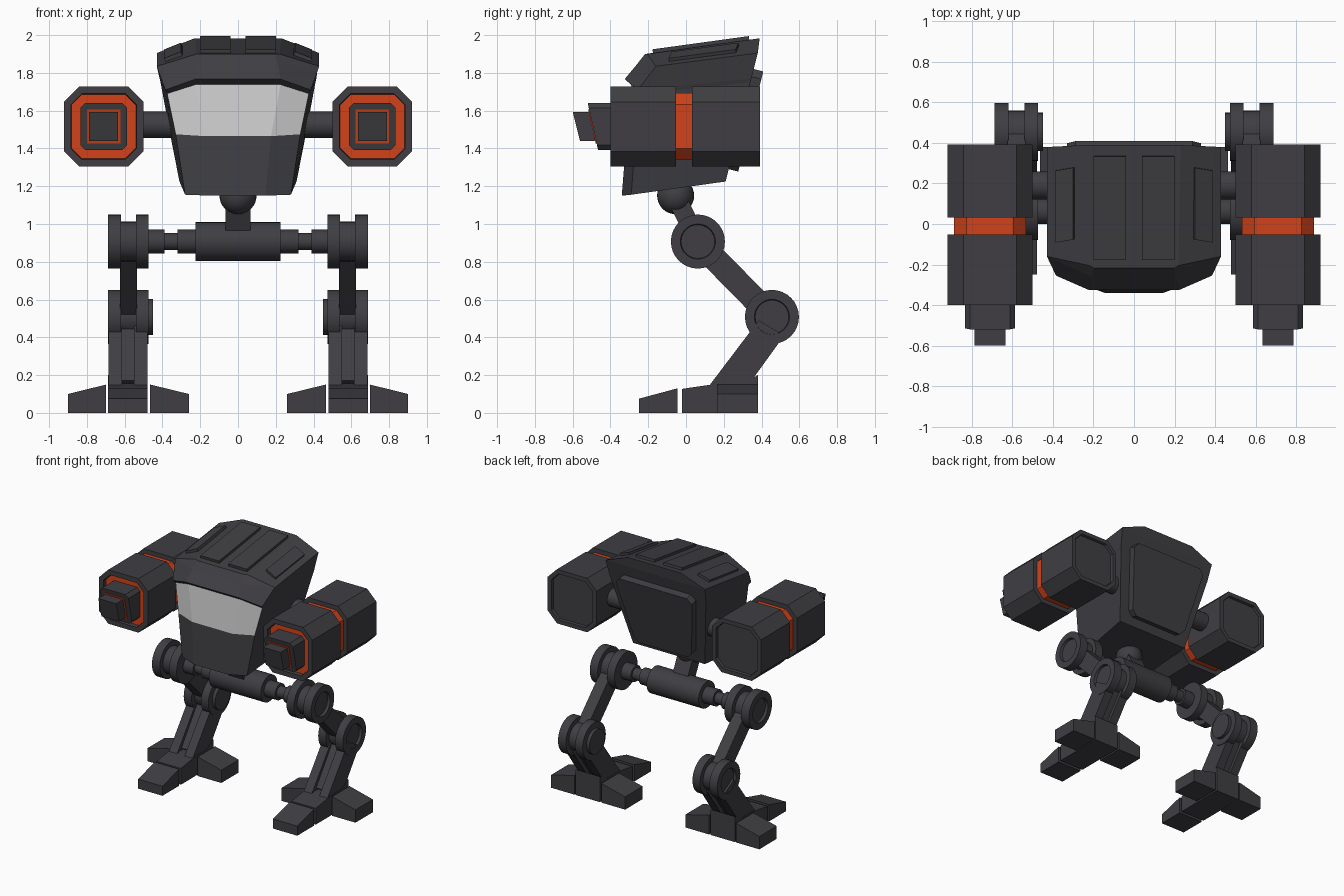
import bpy, bmesh, math
from mathutils import Vector

if "Cube" in bpy.data.objects:
    bpy.data.objects.remove(bpy.data.objects["Cube"])


def material(name, rgb):
    m = bpy.data.materials.new(name)
    m.diffuse_color = (*rgb, 1)
    m.use_nodes = True
    m.node_tree.nodes["Principled BSDF"].inputs["Base Color"].default_value = m.diffuse_color
    return m


DARK = material("dark_grey", (0.05, 0.048, 0.055))
ORANGE = material("orange", (0.65, 0.055, 0.01))
GLASS = material("pale_glass", (0.62, 0.62, 0.62))


def finish(name, bm, mats, smooth=False):
    me = bpy.data.meshes.new(name)
    bm.to_mesh(me)
    bm.free()
    for m in mats:
        me.materials.append(m)
    ob = bpy.data.objects.new(name, me)
    bpy.context.collection.objects.link(ob)
    if smooth:
        bpy.ops.object.select_all(action='DESELECT')
        ob.select_set(True)
        bpy.context.view_layer.objects.active = ob
        bpy.ops.object.shade_smooth_by_angle(angle=math.radians(30))
    return ob


def solid(rings):
    """Closed solid lofted through rings of equal length."""
    bm = bmesh.new()
    vs = [[bm.verts.new(p) for p in r] for r in rings]
    n = len(rings[0])
    for a, b in zip(vs, vs[1:]):
        for i in range(n):
            j = (i + 1) % n
            bm.faces.new((a[i], a[j], b[j], b[i]))
    bm.faces.new(vs[0])
    bm.faces.new(vs[-1])
    bmesh.ops.recalc_face_normals(bm, faces=bm.faces[:])
    return bm


def prism(name, prof, axis, a, b, mat=DARK, shear=0, zc=0, recess=(), inner=None, smooth=False):
    """Extrude a (y,z) profile along x or an (x,z) profile along y; recess = (end, margin, depth)."""
    if axis == 'x':
        rings = [[(t, p, q) for p, q in prof] for t in (a, b)]
    else:
        rings = [[(p, a + shear * (q - zc), q) for p, q in prof], [(p, b, q) for p, q in prof]]
    bm = solid(rings)
    bm.faces.ensure_lookup_table()
    caps = [bm.faces[-2], bm.faces[-1]]
    for end, margin, depth in recess:
        f = caps[end]
        bmesh.ops.inset_region(bm, faces=[f], thickness=margin, depth=0)
        bmesh.ops.inset_region(bm, faces=[f], thickness=0.004, depth=-depth)
        if inner:
            f.material_index = 1
    return finish(name, bm, [mat, inner] if inner else [mat], smooth)


def circle(y, z, r, n=32):
    return [(y + r * math.cos(2 * math.pi * i / n), z + r * math.sin(2 * math.pi * i / n)) for i in range(n)]


def octagon(x, z, h, c):
    return [(x + u, z + v) for u, v in ((-h, -h + c), (-h + c, -h), (h - c, -h), (h, -h + c),
                                        (h, h - c), (h - c, h), (-h + c, h), (-h, h - c))]


def bar(p, q, w):
    p, q = Vector(p), Vector(q)
    d = (q - p).normalized() * w / 2
    n = Vector((-d.y, d.x))
    return [tuple(p + n), tuple(p - n), tuple(q - n), tuple(q + n)]


def plate(name, pts, thick, mat=DARK):
    pts = [Vector(p) for p in pts]
    n = (pts[1] - pts[0]).cross(pts[2] - pts[1]).normalized()
    return finish(name, solid([[p - n * 0.01 for p in pts], [p + n * thick for p in pts]]), [mat])


# Cabin: half rings (front, corner, back) lofted from belly to roof
half = [
    [(0.145, -0.34, 1.15), (0.28, -0.29, 1.155), (0.31, 0.21, 1.225)],
    [(0.175, -0.315, 1.465), (0.33, -0.265, 1.475), (0.36, 0.274, 1.48)],
    [(0.225, -0.29, 1.738), (0.375, -0.235, 1.69), (0.41, 0.341, 1.75)],
    [(0.225, -0.325, 1.767), (0.385, -0.255, 1.71), (0.415, 0.346, 1.77)],
    [(0.21, -0.26, 1.845), (0.43, -0.16, 1.835), (0.43, 0.38, 1.905)],
    [(0.2, -0.217, 1.90), (0.22, -0.205, 1.90), (0.23, 0.39, 1.983)],
]
bm = solid([h + [(-x, y, z) for x, y, z in reversed(h)] for h in half])
for f in bm.faces:
    c = f.calc_center_median()
    if f.normal.y < -0.5 and 1.5 < c.z < 1.7:
        f.material_index = 1
finish("cabin", bm, [DARK, GLASS])


# Raised roof and rear panels
def roof(x, y):
    top, low = 1.931 + 0.137 * y, 1.856 + 0.13 * y
    t = max(0, (abs(x) - 0.225) / 0.205)
    return (x, y, top + (low - top) * t)


for s in (1, -1):
    for name, x0, x1, y0, y1, cut in (("roof_panel", 0.04, 0.2, -0.175, 0.335, 0),
                                      ("roof_side_panel", 0.295, 0.385, -0.075, 0.28, 0.015)):
        pts = [roof(s * x0, y0), roof(s * x1, y0 - cut), roof(s * x1, y1 - cut), roof(s * x0, y1)]
        plate(name, pts[::s], 0.018)
outline = [(0.29, 1.82), (0.33, 1.78), (0.25, 1.33), (0.21, 1.29)]
outline += [(-x, z) for x, z in reversed(outline)]
plate("rear_panel", [(x, 0.21 + 0.25 * (z - 1.225), z) for x, z in outline], 0.052)

# Neck ball and strut
bm = bmesh.new()
bmesh.ops.create_uvsphere(bm, u_segments=32, v_segments=16, radius=0.098)
bmesh.ops.translate(bm, verts=bm.verts[:], vec=(0, -0.055, 1.15))
finish("neck_ball", bm, [DARK], True)
HIP, KNEE, ANKLE = (0.063, 0.907), (0.455, 0.508), (0.2, 0.15)
prism("neck_strut", bar((-0.055, 1.15), HIP, 0.1), 'x', -0.065, 0.065)

# Hip axle
prism("hip_axle_body", circle(*HIP, 0.103), 'x', -0.225, 0.225, smooth=True)
prism("hip_axle_shaft", circle(*HIP, 0.045), 'x', -0.48, 0.48, smooth=True)

for s in (1, -1):
    def xprism(name, prof, a, b, **k):
        return prism(name, prof, 'x', s * a, s * b, **k)

    # Axle collars
    xprism("inner_collar", circle(*HIP, 0.063), 0.22, 0.32, smooth=True)
    xprism("outer_collar", circle(*HIP, 0.063), 0.39, 0.48, smooth=True)

    # Hip and knee joints
    for name, c in (("hip", HIP), ("knee", KNEE)):
        xprism(name + "_inner_disc", circle(*c, 0.143), 0.475, 0.54, smooth=True)
        xprism(name + "_hub", circle(*c, 0.105), 0.53, 0.63, smooth=True)
        xprism(name + "_outer_disc", circle(*c, 0.143), 0.62, 0.688, recess=[(1, 0.05, 0.02)], smooth=True)
    xprism("knee_cap", circle(*KNEE, 0.095), 0.45, 0.48, smooth=True)

    # Thigh and shin
    xprism("thigh", bar(HIP, KNEE, 0.13), 0.535, 0.625)
    shin = [(0.385, 0.49), (0.12, 0.14), (0.325, 0.14), (0.52, 0.41)]
    xprism("shin_inner_rail", shin, 0.48, 0.55)
    xprism("shin_outer_rail", shin, 0.615, 0.685)
    xprism("shin_core", bar((0.46, 0.47), (0.225, 0.14), 0.11), 0.54, 0.62)

    # Foot: core, front toe, side toes
    xprism("foot_core", [(-0.022, 0), (0.38, 0), (0.38, 0.2), (0.30, 0.155), (0.17, 0.155), (-0.022, 0.127)],
           0.478, 0.688)
    xprism("front_toe", [(-0.25, 0), (-0.045, 0), (-0.045, 0.13), (-0.25, 0.075)], 0.478, 0.688)
    for name, x0, x1 in (("outer_toe", 0.698, 0.90), ("inner_toe", 0.465, 0.26)):
        prism(name, [(s * x0, 0), (s * x1, 0), (s * x1, 0.1), (s * x0, 0.15)], 'y', 0.165, 0.38)

    # Arm and weapon pod
    X, Z = s * 0.711, 1.516
    xprism("arm", circle(0.19, 1.525, 0.07), 0.33, 0.52, smooth=True)
    prism("pod_front", octagon(X, Z, 0.211, 0.08), 'y', -0.4, -0.052,
          recess=[(0, 0.04, 0.03)], inner=ORANGE)
    prism("pod_band", octagon(X, Z, 0.177, 0.06), 'y', -0.06, 0.04, mat=ORANGE)
    prism("pod_rear", octagon(X, Z, 0.211, 0.08), 'y', 0.032, 0.392, recess=[(1, 0.035, 0.02)])
    prism("muzzle_block", octagon(X, Z, 0.124, 0.025), 'y', -0.493, -0.36, shear=-0.22, zc=Z)
    square = [(-1, -1), (1, -1), (1, 1), (-1, 1)]
    prism("muzzle_trim", [(X + u * 0.089, Z + v * 0.089) for u, v in square], 'y', -0.498, -0.42,
          mat=ORANGE, shear=-0.22, zc=Z)
    prism("barrel", [(X + u * 0.077, Z + v * 0.077) for u, v in square], 'y', -0.58, -0.42,
          shear=-0.25, zc=Z)
